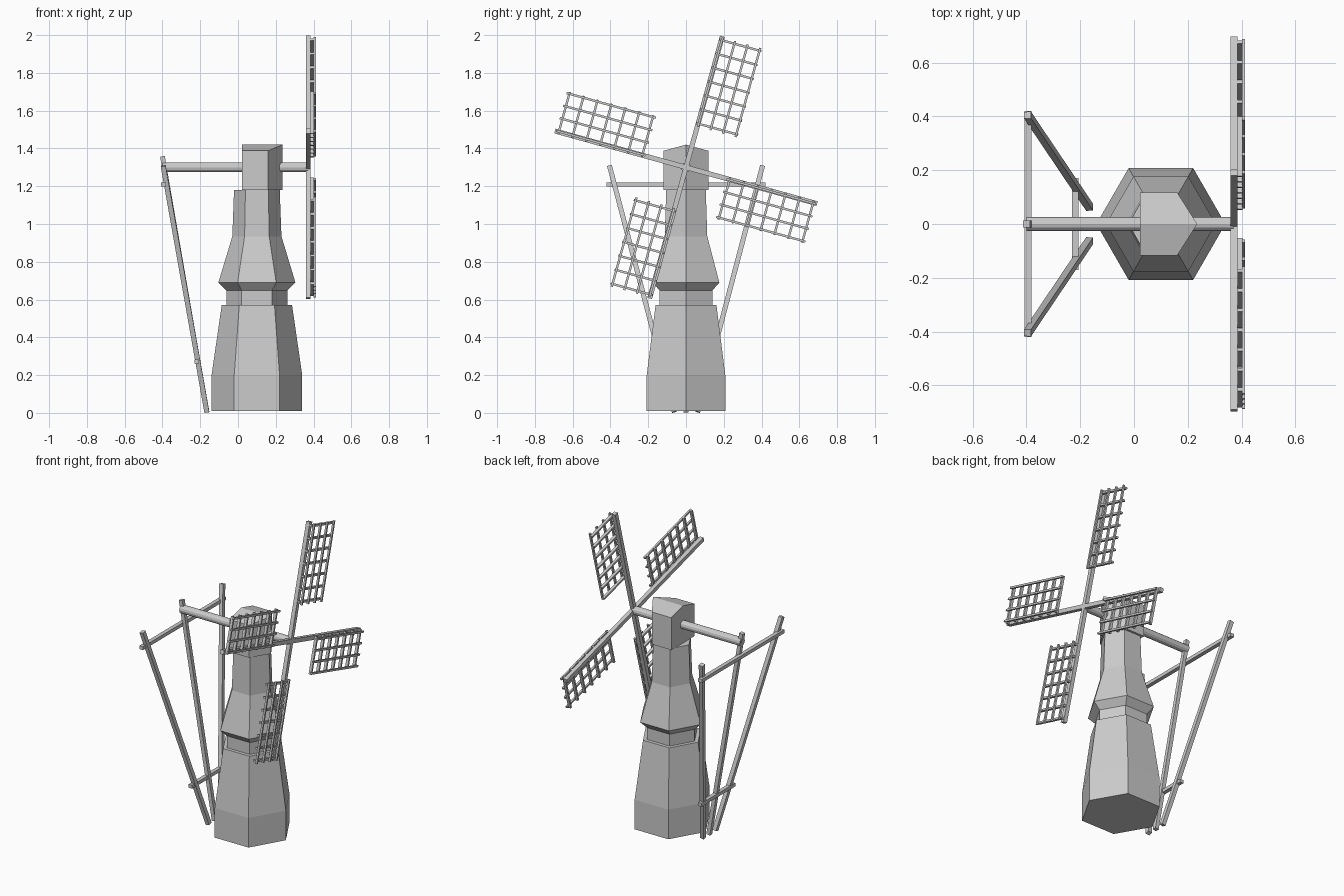
import bpy, bmesh, math
from mathutils import Vector, Matrix

if "Cube" in bpy.data.objects:
    bpy.data.objects.remove(bpy.data.objects["Cube"])


def finish(name, bm):
    bmesh.ops.recalc_face_normals(bm, faces=bm.faces)
    me = bpy.data.meshes.new(name)
    bm.to_mesh(me)
    bm.free()
    ob = bpy.data.objects.new(name, me)
    bpy.context.collection.objects.link(ob)
    return ob


def add_box(bm, centre, size, mat=Matrix()):
    m = mat @ Matrix.Translation(centre) @ Matrix.Diagonal((*size, 1))
    bmesh.ops.create_cube(bm, size=1, matrix=m)


def beam(name, a, b, w, h):
    """Square timber between two points."""
    a, b = Vector(a), Vector(b)
    d = (b - a).normalized()
    side = (Vector((1, 0, 0)) - d * d.x).normalized()
    up = d.cross(side)
    rot = Matrix((side, up, d)).transposed().to_4x4()
    bm = bmesh.new()
    add_box(bm, (0, 0, 0), (w, h, (b - a).length), Matrix.Translation((a + b) / 2) @ rot)
    return finish(name, bm)


# Six-sided tower: (radius, height) profile
profile = [(0.24, 0.01), (0.24, 0.2), (0.186, 0.572), (0.161, 0.572),
           (0.161, 0.648), (0.204, 0.69), (0.13, 0.935), (0.121, 1.18)]
bm = bmesh.new()
rings = []
for r, z in profile:
    rings.append([bm.verts.new((0.1 + r * math.cos(k * math.pi / 3),
                                r * math.sin(k * math.pi / 3), z)) for k in range(6)])
for lo, hi in zip(rings, rings[1:]):
    for k in range(6):
        n = (k + 1) % 6
        bm.faces.new((lo[k], lo[n], hi[n], hi[k]))
bm.faces.new(rings[0])
bm.faces.new(rings[-1])
finish("tower", bm)

# Cap: pointed plan with a low ridge along x
plan = [(0.022, 0), (0.022, -0.118), (0.16, -0.118), (0.235, 0), (0.16, 0.118), (0.022, 0.118)]
bm = bmesh.new()
low = [bm.verts.new((x, y, 1.18)) for x, y in plan]
top = [bm.verts.new((x, y, 1.42 if y == 0 else 1.388)) for x, y in plan]
for k in range(6):
    n = (k + 1) % 6
    bm.faces.new((low[k], low[n], top[n], top[k]))
bm.faces.new(low)
bm.faces.new((top[0], top[1], top[2], top[3]))
bm.faces.new((top[3], top[4], top[5], top[0]))
finish("cap", bm)

# Windshaft and tail pole
bm = bmesh.new()
bmesh.ops.create_cone(bm, cap_ends=True, segments=12, radius1=0.026, radius2=0.026, depth=0.77,
                      matrix=Matrix.Translation((-0.015, 0, 1.3)) @ Matrix.Rotation(math.pi / 2, 4, 'Y'))
finish("windshaft", bm)

# Sails: arm along local z, lattice on local +y side
ARM_ANGLE = math.radians(-15.5)
for i in range(4):
    m = Matrix.Translation((0, 0, 1.3)) @ Matrix.Rotation(ARM_ANGLE + i * math.pi / 2, 4, 'X')
    bm = bmesh.new()
    add_box(bm, (0.372, 0, 0.36), (0.026, 0.026, 0.72), m)
    finish(f"sail_arm_{i + 1}", bm)
    bm = bmesh.new()
    for k in range(7):
        add_box(bm, (0.394, 0.105, 0.24 + k * 0.0765), (0.018, 0.23, 0.012), m)
    for v in (0.003, 0.072, 0.141, 0.21):
        add_box(bm, (0.407, v, 0.469), (0.012, 0.012, 0.49), m)
    finish(f"sail_lattice_{i + 1}", bm)

# Tail frame: three struts and two crossbeams
beam("tail_centre_strut", (-0.165, 0, 0.003), (-0.4, 0, 1.358), 0.025, 0.025)
for name, s in (("left", 1), ("right", -1)):
    beam(f"tail_{name}_strut", (-0.165, s * 0.062, 0.005), (-0.396, s * 0.405, 1.308), 0.026, 0.026)
beam("tail_upper_crossbeam", (-0.394, -0.42, 1.21), (-0.394, 0.42, 1.21), 0.026, 0.022)
beam("tail_lower_crossbeam", (-0.218, -0.172, 0.272), (-0.218, 0.172, 0.272), 0.025, 0.022)
